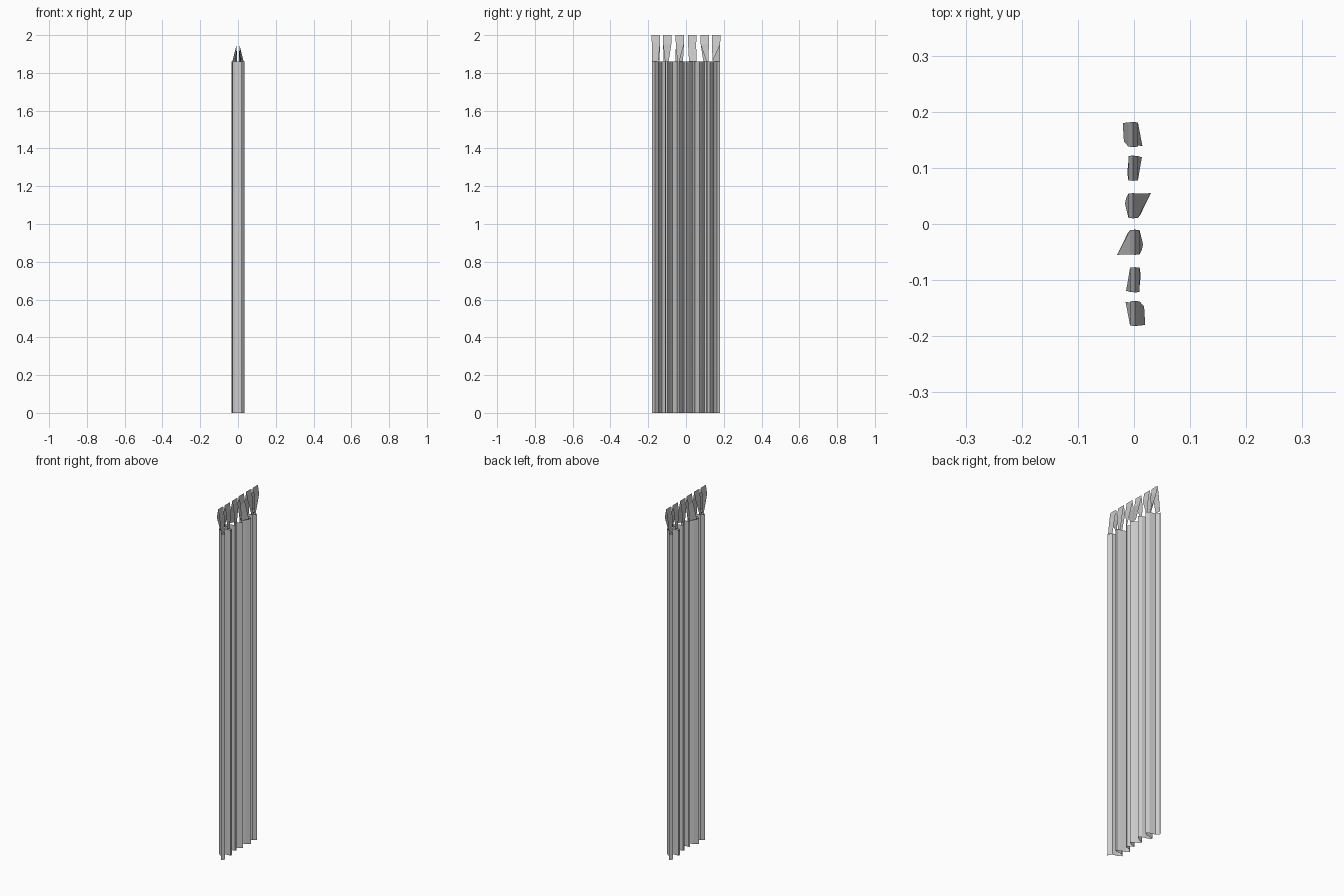
import bpy, bmesh

if "Cube" in bpy.data.objects:
    bpy.data.objects.remove(bpy.data.objects["Cube"])

def make(name, verts, faces):
    me = bpy.data.meshes.new(name)
    me.from_pydata(verts, [], faces)
    bm = bmesh.new()
    bm.from_mesh(me)
    bmesh.ops.recalc_face_normals(bm, faces=bm.faces)
    bm.to_mesh(me)
    bm.free()
    ob = bpy.data.objects.new(name, me)
    bpy.context.scene.collection.objects.link(ob)
    return ob

# pleated cloth profile (x, y): one half, the other half is turned by 180 degrees
half = [(-.019, .181), (-.034, .165), (-.018, .146), (.015, .138), (.030, .127),
        (.014, .112), (-.010, .111), (-.030, .109), (-.030, .097), (-.012, .091),
        (.017, .083), (.033, .071), (.012, .052), (-.014, .046), (-.016, .036),
        (.012, .016), (.028, .003), (.010, -.009)]
centre = [(-.010, -.010), (-.016, -.015)]
profile = half + centre + [(-x, -y) for x, y in reversed(half[:15])]

# hanging cloth, in rows between the folds
levels = [0, .32, .76, 1.17, 1.59, 1.86]
n = len(profile)
verts = [(x, y, z) for z in levels for x, y in profile]
faces = [(r*n+i, r*n+i+1, (r+1)*n+i+1, (r+1)*n+i)
         for r in range(len(levels)-1) for i in range(n-1)]
make("curtain_cloth", verts, faces)

# gathered loops: (y low, y high, left foot, right foot) with feet on the pleats
loops = [
    (.137, .182, ((-.018, .147), (-.020, .180)), ((.006, .140), (.015, .139))),
    (.077, .122, ((-.012, .092), (-.010, .111)), ((.010, .108), (.014, .119))),
    (.010, .055, ((-.016, .036), (-.014, .046)), ((.011, .016), (.030, .055))),
]

def loop(name, s, y0, y1, left, right):
    ridge = [(-.002, y0, 2), (-.002, y1, 2)]
    v, f = list(ridge), []
    for foot, mx in ((left, -.010), (right, .007)):
        b = len(v)
        v += [(mx, y0+.001, 1.95), (mx, y1-.001, 1.95)]
        v += [(x, y, 1.86) for x, y in foot]
        f += [(0, 1, b+1, b), (b, b+1, b+3, b+2)]
    make(name, [(s*x, s*y, z) for x, y, z in v], f)

for i, spec in enumerate(loops):
    loop(f"back_loop_{i+1}", 1, *spec)
    loop(f"front_loop_{i+1}", -1, *spec)
